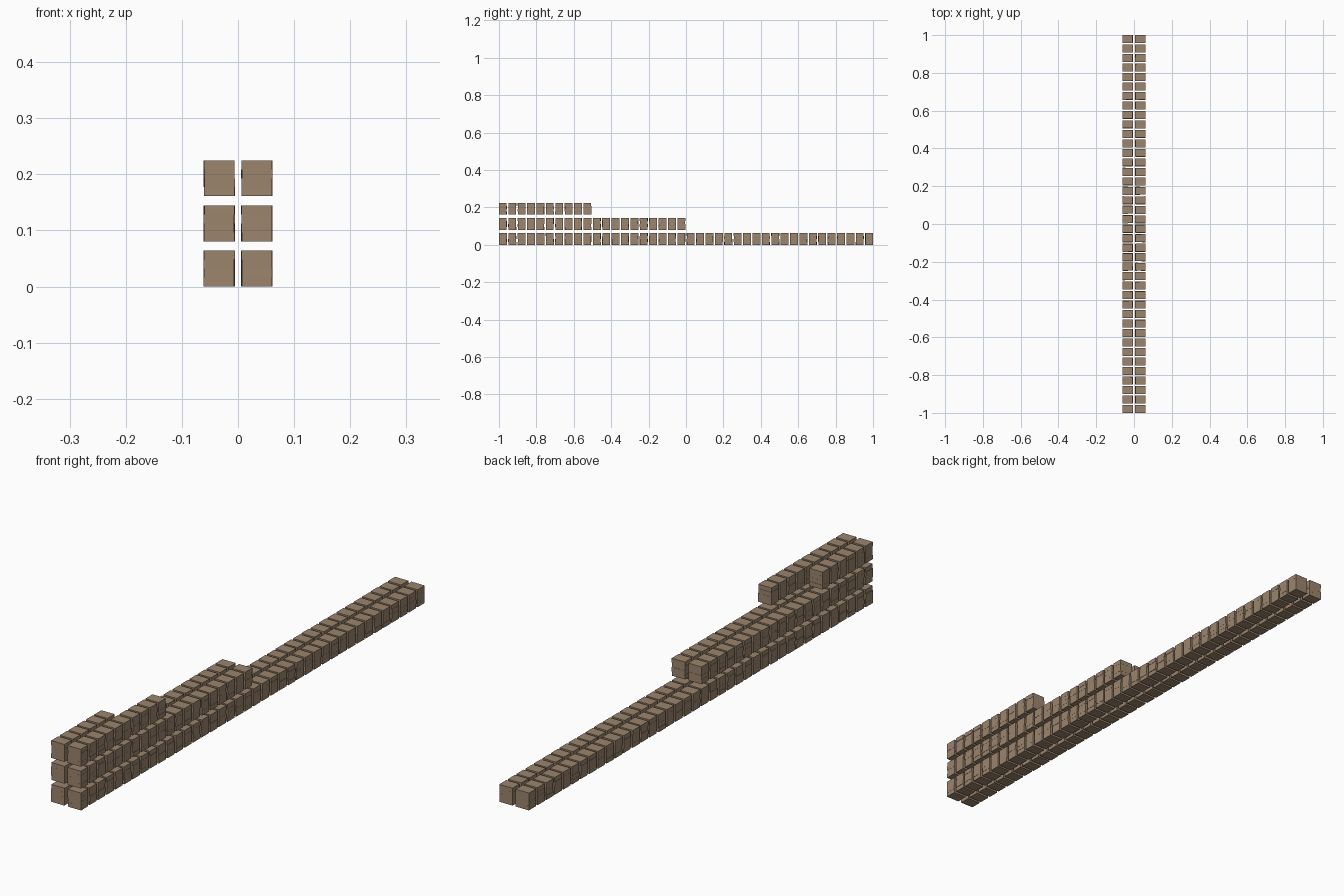
import bpy, bmesh, random
from mathutils import Matrix, Vector

if "Cube" in bpy.data.objects:
    bpy.data.objects.remove(bpy.data.objects["Cube"])

random.seed(4)

# One cardboard / timber brown for everything
brown = bpy.data.materials.new("dusty_brown")
brown.diffuse_color = (0.33, 0.235, 0.155, 1)
brown.use_nodes = True
brown.node_tree.nodes["Principled BSDF"].inputs["Base Color"].default_value = brown.diffuse_color

WIDTH, DEPTH, SLAB = 0.054, 0.0415, 0.016   # size of one slab
COURSES = 4                                 # slabs in each pile
COUNT = 40                                  # piles along the full row
PITCH = (2 - DEPTH) / (COUNT - 1)
LEVEL = 0.0805                              # height between tiers


def add_slab(bm, x, y, z):
    """A flat slab, nudged a little as if stacked by hand."""
    x += random.uniform(-0.0008, 0.0008)
    y += random.uniform(-0.0008, 0.0008) if abs(y) < 0.97 else 0
    turn = Matrix.Rotation(random.uniform(-0.01, 0.01), 4, 'Z')
    size = Matrix.Diagonal(Vector((WIDTH, DEPTH, SLAB, 1)))
    bmesh.ops.create_cube(bm, size=1,
                          matrix=Matrix.Translation((x, y, z)) @ turn @ size)


def pile_row(name, x, tier, count):
    """A row of slab piles starting at the front end."""
    bm = bmesh.new()
    for i in range(count):
        y = -1 + DEPTH / 2 + i * PITCH
        for c in range(COURSES):
            add_slab(bm, x, y, tier * LEVEL + (c + 0.5) * SLAB)
    mesh = bpy.data.meshes.new(name)
    bm.to_mesh(mesh)
    bm.free()
    mesh.materials.append(brown)
    bpy.context.collection.objects.link(bpy.data.objects.new(name, mesh))


# Three tiers, each shorter than the one below; left top row is shortest
for side, x, counts in (("left", -0.0335, (40, 20, 6)),
                        ("right", 0.0335, (40, 20, 10))):
    for tier, (label, count) in enumerate(zip(("bottom", "middle", "top"), counts)):
        pile_row(f"{label}_{side}_pile_row", x, tier, count)
